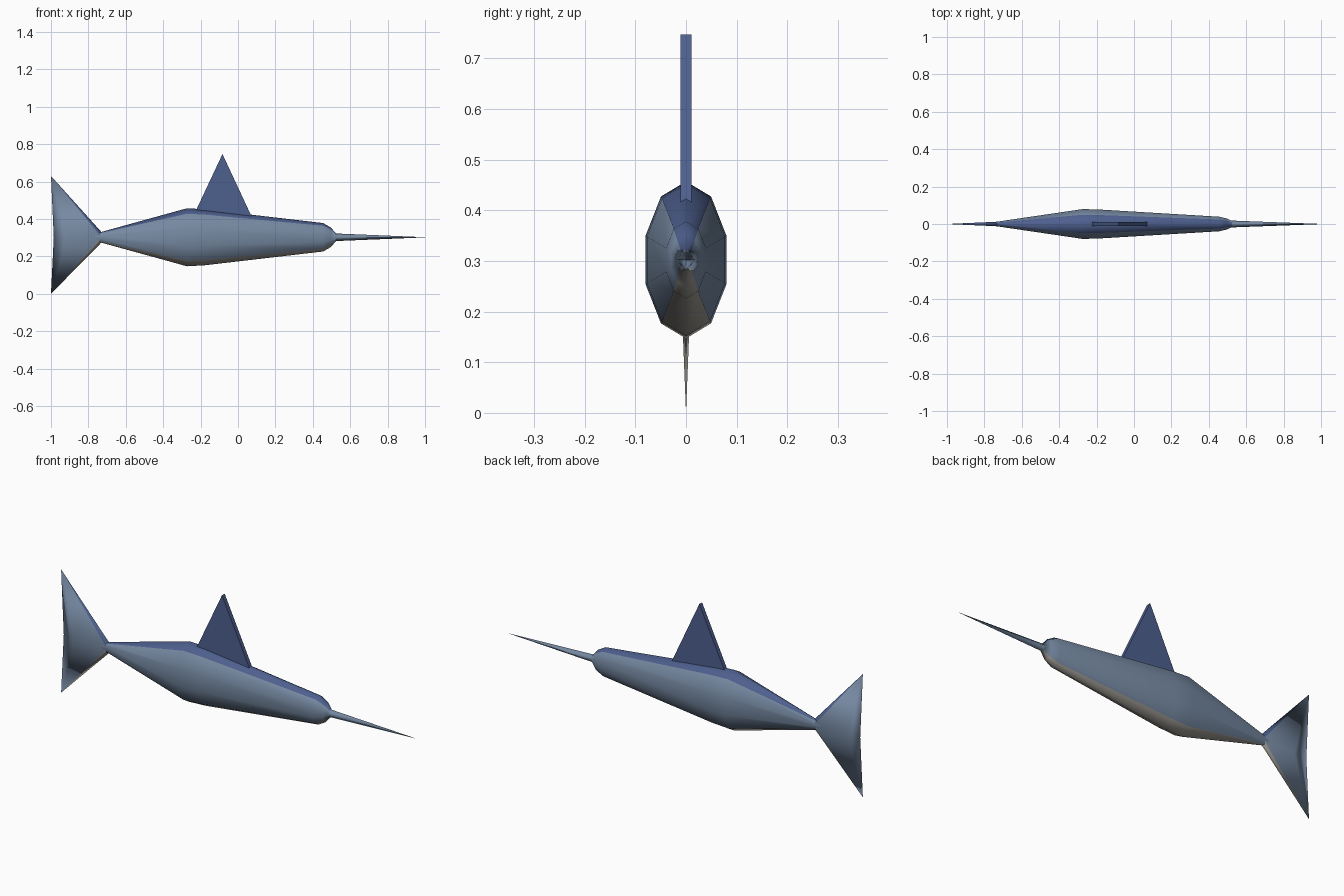
import bpy, math

if "Cube" in bpy.data.objects:
    bpy.data.objects.remove(bpy.data.objects["Cube"])

ZC = 0.302  # height of the body axis


def material(name, rgb):
    m = bpy.data.materials.new(name)
    m.diffuse_color = (*rgb, 1)
    m.use_nodes = True
    m.node_tree.nodes["Principled BSDF"].inputs["Base Color"].default_value = m.diffuse_color
    return m


BACK = material("blue_back", (0.075, 0.115, 0.27))
FLANK = material("steel_flank", (0.18, 0.25, 0.36))
BELLY = material("pale_belly", (0.34, 0.32, 0.29))


def make(name, verts, faces, bands, smooth=True):
    """Mesh object; bands holds one material index (back, flank, belly) per face."""
    me = bpy.data.meshes.new(name)
    me.from_pydata(verts, [], faces)
    for m in (BACK, FLANK, BELLY):
        me.materials.append(m)
    for p, b in zip(me.polygons, bands):
        p.material_index = b
        p.use_smooth = smooth
    me.update()
    ob = bpy.data.objects.new(name, me)
    bpy.context.collection.objects.link(ob)
    return ob


def loft(name, stations, sides):
    """Skin elliptical rings (x, half width, half height) along x, tail to nose."""
    verts, faces, bands = [], [], []
    for x, ry, rz in stations:
        for i in range(sides):
            a = 2 * math.pi * i / sides
            verts.append((x, ry * math.sin(a), ZC + rz * math.cos(a)))
    for s in range(len(stations) - 1):
        for i in range(sides):
            j = (i + 1) % sides
            a, b = s * sides, (s + 1) * sides
            faces.append((a + i, b + i, b + j, a + j)[::-1])
            up = math.cos(2 * math.pi * (i + 0.5) / sides)
            bands.append(0 if up > 0.75 else 2 if up < -0.75 else 1)
    faces += [tuple(range(sides)), tuple(range(len(verts) - sides, len(verts)))[::-1]]
    bands += [1, 1]
    return make(name, verts, faces, bands)


# Ten-sided body, ending in a thin keel spike inside the tail
loft("body", [(-0.92, 0.0015, 0.0015), (-0.733, 0.013, 0.028),
              (-0.273, 0.084, 0.155), (-0.18, 0.081, 0.15),
              (0.455, 0.041, 0.076), (0.497, 0.031, 0.052),
              (0.524, 0.016, 0.02)], 10)

# Four-sided pointed bill
loft("bill", [(0.50, 0.019, 0.021), (0.53, 0.018, 0.02), (1.0, 0.0005, 0.0005)], 4)

# Dorsal fin: triangular plate
profile = [(-0.225, 0.445), (0.072, 0.415), (-0.083, 0.747)]
fin_verts = [(x, y, z) for y in (-0.011, 0.011) for x, z in profile]
make("dorsal_fin", fin_verts,
     [(0, 1, 2), (5, 4, 3), (0, 3, 4, 1), (1, 4, 5, 2), (2, 5, 3, 0)],
     [0] * 5, smooth=False)

# Tail fin: one side with a central ridge, mirrored across y
tail = make("tail_fin",
            [(-0.73, 0, 0.33), (-0.73, 0, 0.274),       # root top, root bottom
             (-1.0, 0, 0.63), (-1.0, 0, 0.0),           # upper tip, lower tip
             (-0.985, 0, ZC),                           # trailing notch
             (-0.73, -0.012, ZC), (-0.914, -0.004, ZC)],  # ridge
            [(5, 0, 2), (6, 5, 2), (4, 6, 2), (1, 5, 3), (5, 6, 3), (6, 4, 3)],
            [0, 1, 1, 2, 1, 1])
mirror = tail.modifiers.new("mirror", "MIRROR")
mirror.use_axis = (False, True, False)
